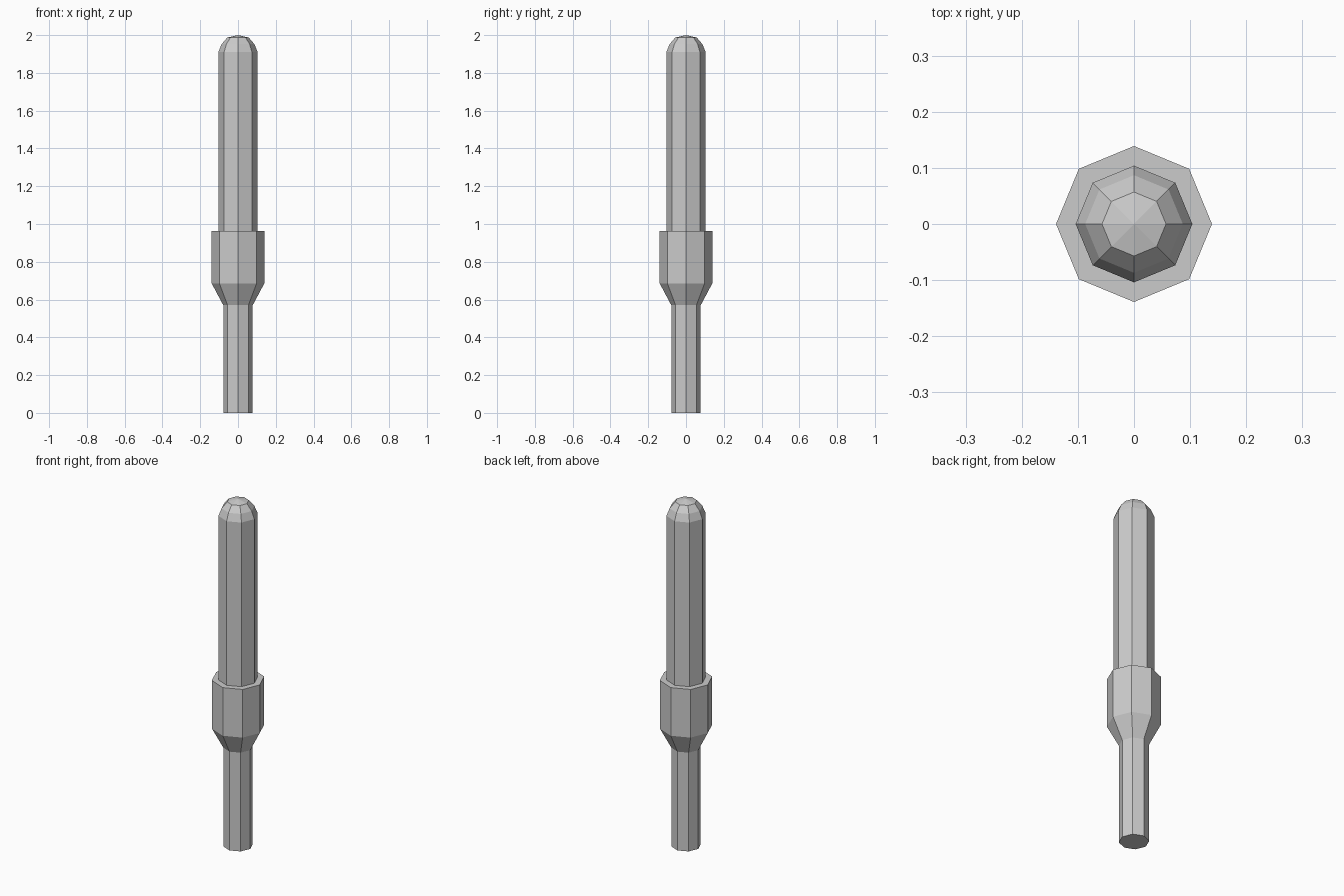
import bpy, bmesh
from math import cos, sin, pi

if "Cube" in bpy.data.objects:
    bpy.data.objects.remove(bpy.data.objects["Cube"])

SIDES = 8


def lathe(name, profile, cap_bottom=False, cap_top=False):
    """Revolve (radius, z) pairs into a flat-shaded octagonal part."""
    bm = bmesh.new()
    rings = [[bm.verts.new((r * cos(2 * pi * i / SIDES), r * sin(2 * pi * i / SIDES), z))
              for i in range(SIDES)] for r, z in profile]
    for a, b in zip(rings, rings[1:]):
        for i in range(SIDES):
            j = (i + 1) % SIDES
            bm.faces.new((a[i], a[j], b[j], b[i]))
    if cap_bottom:
        bm.faces.new(rings[0][::-1])
    if cap_top:
        # pointed dome: fan to a single tip vertex
        tip = bm.verts.new((0, 0, cap_top))
        for i in range(SIDES):
            bm.faces.new((rings[-1][i], rings[-1][(i + 1) % SIDES], tip))
    mesh = bpy.data.meshes.new(name)
    bm.to_mesh(mesh)
    bm.free()
    obj = bpy.data.objects.new(name, mesh)
    bpy.context.collection.objects.link(obj)
    return obj


# Thin lower shaft
lathe("lower_shaft", [(0.078, 0), (0.078, 0.57)], cap_bottom=True)
# Flared collar with a flat top ledge
lathe("collar", [(0.078, 0.57), (0.139, 0.685), (0.139, 0.963), (0.104, 0.963)])
# Upper rod with rounded tip
lathe("upper_rod", [(0.104, 0.963), (0.104, 1.91), (0.087, 1.952), (0.057, 1.987)], cap_top=2.0)
